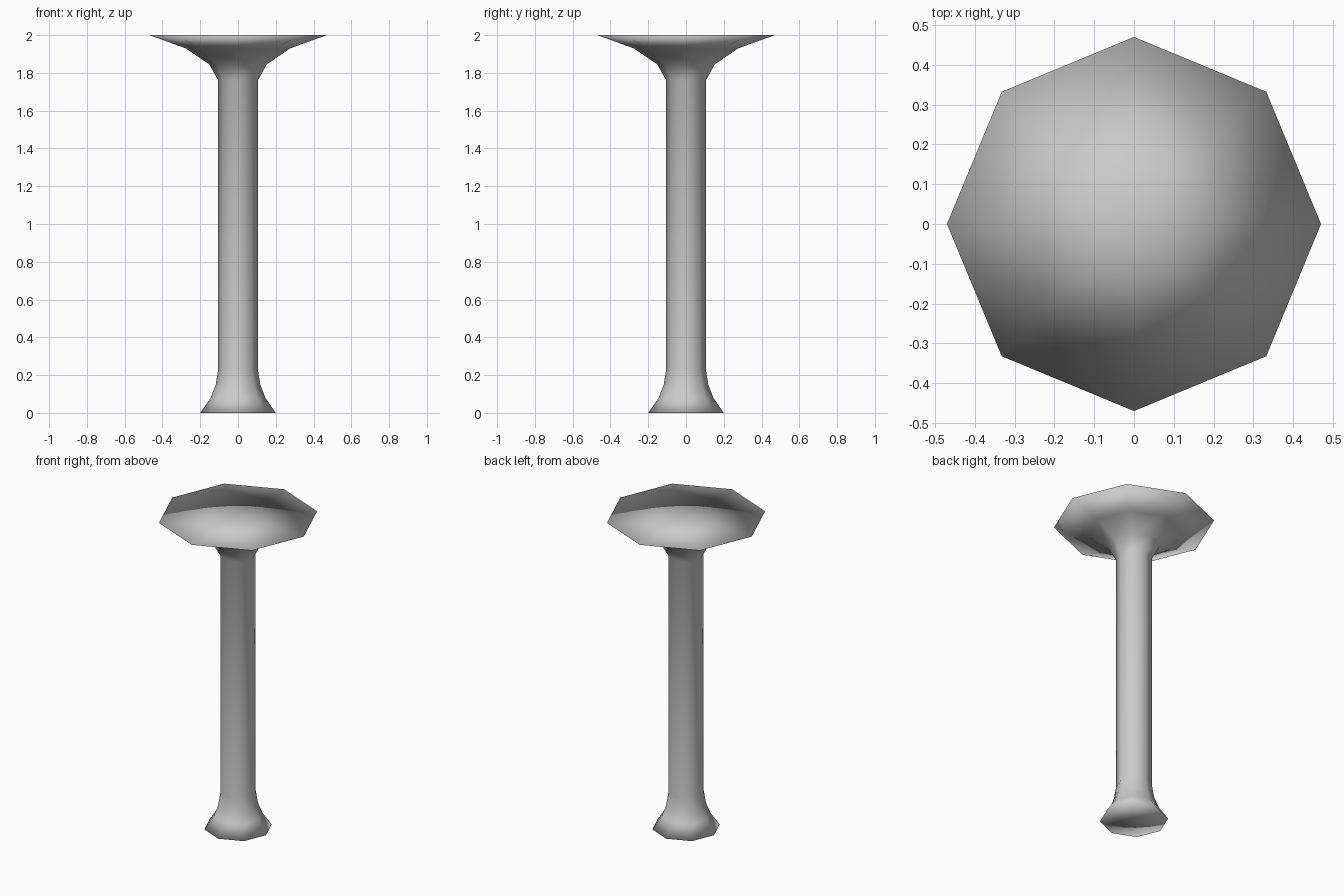
import bpy
import bmesh
from math import cos, sin, tau

cube = bpy.data.objects.get("Cube")
if cube:
    bpy.data.objects.remove(cube, do_unlink=True)

SIDES = 8

# Single plain grey
grey = bpy.data.materials.new("plain_grey")
grey.use_nodes = True
colour = (0.6, 0.6, 0.6, 1)
grey.diffuse_color = colour
grey.node_tree.nodes["Principled BSDF"].inputs["Base Color"].default_value = colour

# Outline as (radius, height): flared foot, straight stem, wide flared top
profile = [(0.20, 0), (0.145, 0.08), (0.118, 0.15), (0.105, 0.23),
           (0.105, 1.76), (0.152, 1.845), (0.277, 1.93), (0.47, 2)]


def lathe(name, outline, material):
    """Turn an outline round z and close both ends with triangle fans."""
    bm = bmesh.new()
    rings = [[bm.verts.new((r * cos(tau * i / SIDES), r * sin(tau * i / SIDES), z))
              for i in range(SIDES)] for r, z in outline]
    foot = bm.verts.new((0, 0, outline[0][1]))
    top = bm.verts.new((0, 0, outline[-1][1]))
    for i in range(SIDES):
        j = (i + 1) % SIDES
        for low, high in zip(rings, rings[1:]):
            bm.faces.new((low[i], low[j], high[j], high[i]))
        bm.faces.new((foot, rings[0][j], rings[0][i]))
        bm.faces.new((top, rings[-1][i], rings[-1][j]))
    for face in bm.faces:
        face.smooth = True
    mesh = bpy.data.meshes.new(name)
    bm.to_mesh(mesh)
    bm.free()
    mesh.materials.append(material)
    obj = bpy.data.objects.new(name, mesh)
    bpy.context.collection.objects.link(obj)
    return obj


lathe("flared_pedestal", profile, grey)
